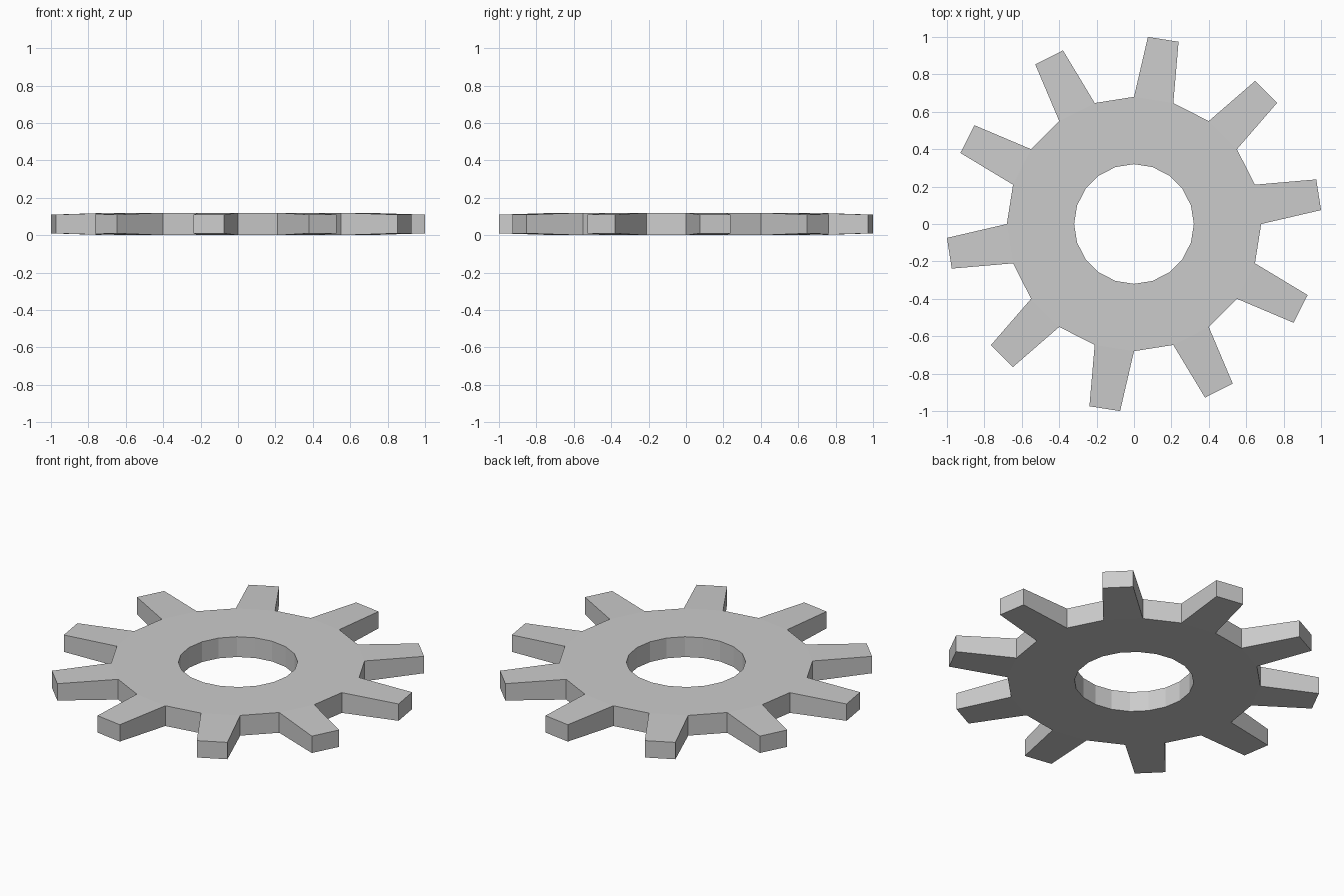
import bpy, bmesh
from math import cos, sin, radians

if "Cube" in bpy.data.objects:
    bpy.data.objects.remove(bpy.data.objects["Cube"])

TEETH = 10
R_HOLE, R_ROOT, R_TIP = 0.32, 0.68, 1.003
HEIGHT, TIP_INSET = 0.12, 0.01
STEP = 360 / (2 * TEETH)
TIP_SHIFT = 4.25          # tooth tips are narrower in angle than their roots

bm = bmesh.new()


def pair(radius, degrees, inset=0.0):
    """Bottom and top vertex at a polar position."""
    a = radians(degrees)
    x, y = radius * cos(a), radius * sin(a)
    return bm.verts.new((x, y, inset)), bm.verts.new((x, y, HEIGHT - inset))


def slab(inner_a, inner_b, outer_a, outer_b):
    """Top and bottom faces between two radial edges."""
    bm.faces.new((inner_a[1], outer_a[1], outer_b[1], inner_b[1]))
    bm.faces.new((inner_a[0], inner_b[0], outer_b[0], outer_a[0]))


def wall(a, b):
    bm.faces.new((a[0], b[0], b[1], a[1]))


n = 2 * TEETH
hole = [pair(R_HOLE, i * STEP) for i in range(n)]
root = [pair(R_ROOT, i * STEP) for i in range(n)]

for i in range(n):
    j = (i + 1) % n
    # Ring body and bore wall
    slab(hole[i], hole[j], root[i], root[j])
    wall(hole[j], hole[i])
    if i % 2:
        # Gap between teeth
        wall(root[i], root[j])
    else:
        # Tooth, thinning slightly towards its tip
        t0 = pair(R_TIP, i * STEP + TIP_SHIFT, TIP_INSET)
        t1 = pair(R_TIP, (i + 1) * STEP - TIP_SHIFT, TIP_INSET)
        slab(root[i], root[j], t0, t1)
        wall(root[i], t0)
        wall(t0, t1)
        wall(t1, root[j])

bmesh.ops.recalc_face_normals(bm, faces=bm.faces)
mesh = bpy.data.meshes.new("gear_wheel")
bm.to_mesh(mesh)
bm.free()
gear = bpy.data.objects.new("gear_wheel", mesh)
bpy.context.collection.objects.link(gear)
